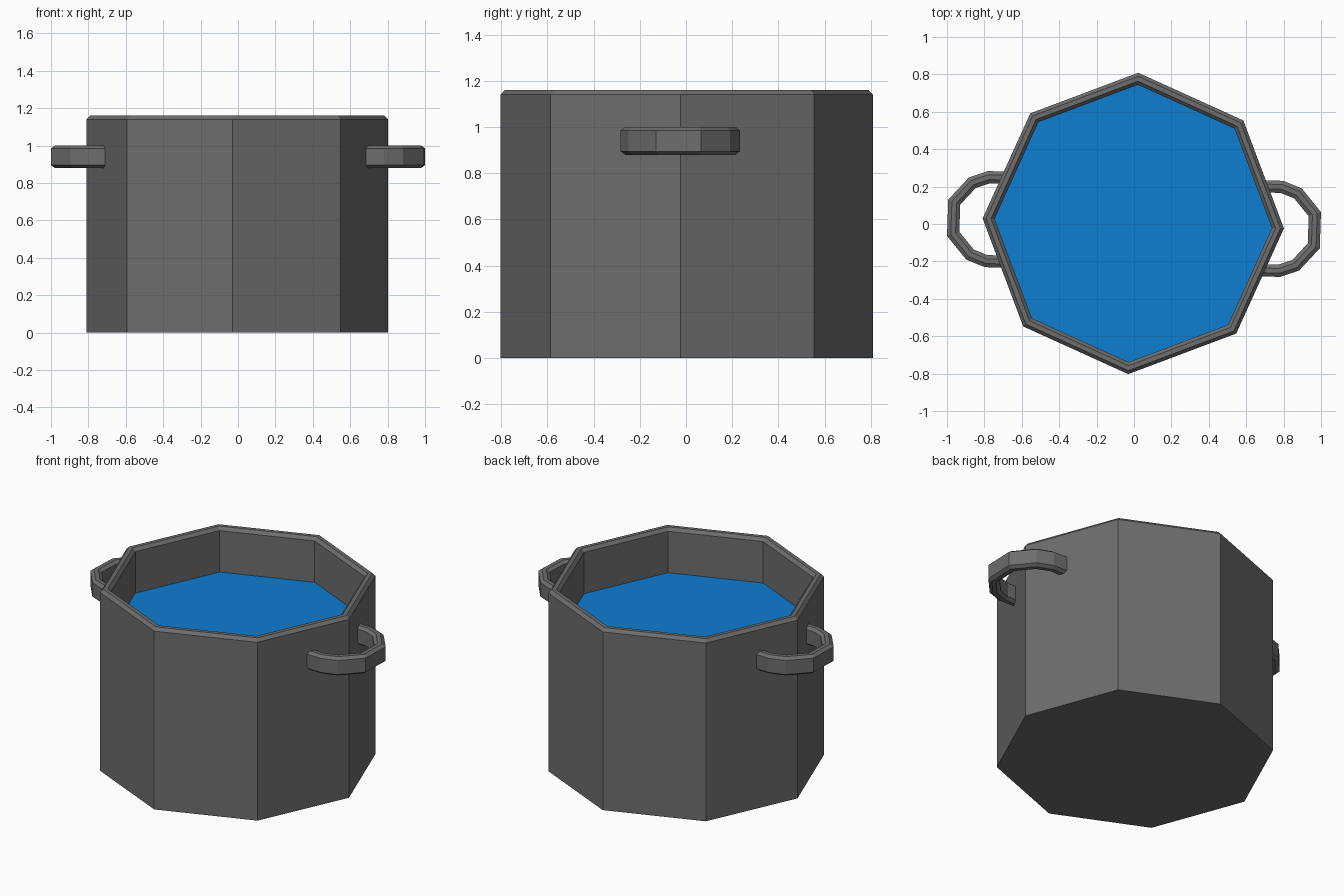
import bpy
import bmesh
from math import cos, sin, radians, pi
from mathutils import Matrix, Vector

cube = bpy.data.objects.get("Cube")
if cube:
    bpy.data.objects.remove(cube)

TWIST = Matrix.Rotation(radians(-1.9), 4, 'Z')
CENTRE = Matrix.Translation((-0.004, 0.003, 0))


def material(name, rgb):
    mat = bpy.data.materials.new(name)
    mat.use_nodes = True
    mat.diffuse_color = (*rgb, 1)
    mat.node_tree.nodes["Principled BSDF"].inputs["Base Color"].default_value = (*rgb, 1)
    return mat


def finish(name, bm, mat, matrix):
    bmesh.ops.recalc_face_normals(bm, faces=bm.faces)
    bm.transform(matrix)
    mesh = bpy.data.meshes.new(name)
    bm.to_mesh(mesh)
    bm.free()
    mesh.materials.append(mat)
    obj = bpy.data.objects.new(name, mesh)
    bpy.context.collection.objects.link(obj)
    return obj


def bridge(bm, rows):
    """Join consecutive closed rows of vertices with quads and cap both ends."""
    for a, b in zip(rows, rows[1:]):
        n = len(a)
        for i in range(n):
            j = (i + 1) % n
            bm.faces.new((a[i], a[j], b[j], b[i]))
    bm.faces.new(rows[0])
    bm.faces.new(rows[-1])


metal = material("dark grey metal", (0.155, 0.155, 0.155))
blue = material("blue water", (0.004, 0.205, 0.64))

# Pot: eight-sided lathe of outer wall, chamfered rim, inner wall and floor
bm = bmesh.new()
profile = [(0.806, 0), (0.806, 1.14), (0.787, 1.16), (0.761, 1.16), (0.742, 1.14), (0.742, 0.07)]
rows = [[bm.verts.new((r * cos(i * pi / 4), r * sin(i * pi / 4), z)) for i in range(8)]
        for r, z in profile]
bridge(bm, rows)
finish("pot_body", bm, metal, CENTRE @ TWIST)

# Water surface inside the pot
bm = bmesh.new()
bmesh.ops.create_circle(bm, cap_ends=True, segments=8, radius=0.743)
turn = Matrix.Rotation(-bm.verts[:][0].co.to_2d().angle_signed(Vector((1, 0))), 4, 'Z')
bm.transform(turn)
water = finish("water", bm, blue, CENTRE @ TWIST @ Matrix.Translation((0, 0, 0.875)))
if water.data.polygons[0].normal.z < 0:
    water.data.flip_normals()

# Handles: chamfered bar swept along a faceted half loop with mitred corners
half = [(0.68, 0.257), (0.79, 0.257), (0.89, 0.22), (0.997, 0.097)]
path = [Vector(p) for p in half] + [Vector((x, -y)) for x, y in reversed(half)]
section = [(0, 0.895), (0, 0.985), (0.02, 1.0), (0.045, 1.0),
           (0.065, 0.985), (0.065, 0.895), (0.045, 0.88), (0.02, 0.88)]


def inward(a, b):
    d = (b - a).normalized()
    return Vector((d.y, -d.x))


def make_handle(name, angle):
    bm = bmesh.new()
    rows = []
    last = len(path) - 1
    for i, p in enumerate(path):
        n1 = inward(path[max(i - 1, 0)], path[max(i, 1)])
        n2 = inward(path[min(i, last - 1)], path[min(i + 1, last)])
        mitre = (n1 + n2) / (1 + n1.dot(n2))
        rows.append([bm.verts.new((*(p + mitre * w), z)) for w, z in section])
    bridge(bm, rows)
    finish(name, bm, metal, Matrix.Rotation(angle, 4, 'Z') @ TWIST)


make_handle("left_handle", 0)
make_handle("right_handle", pi)
